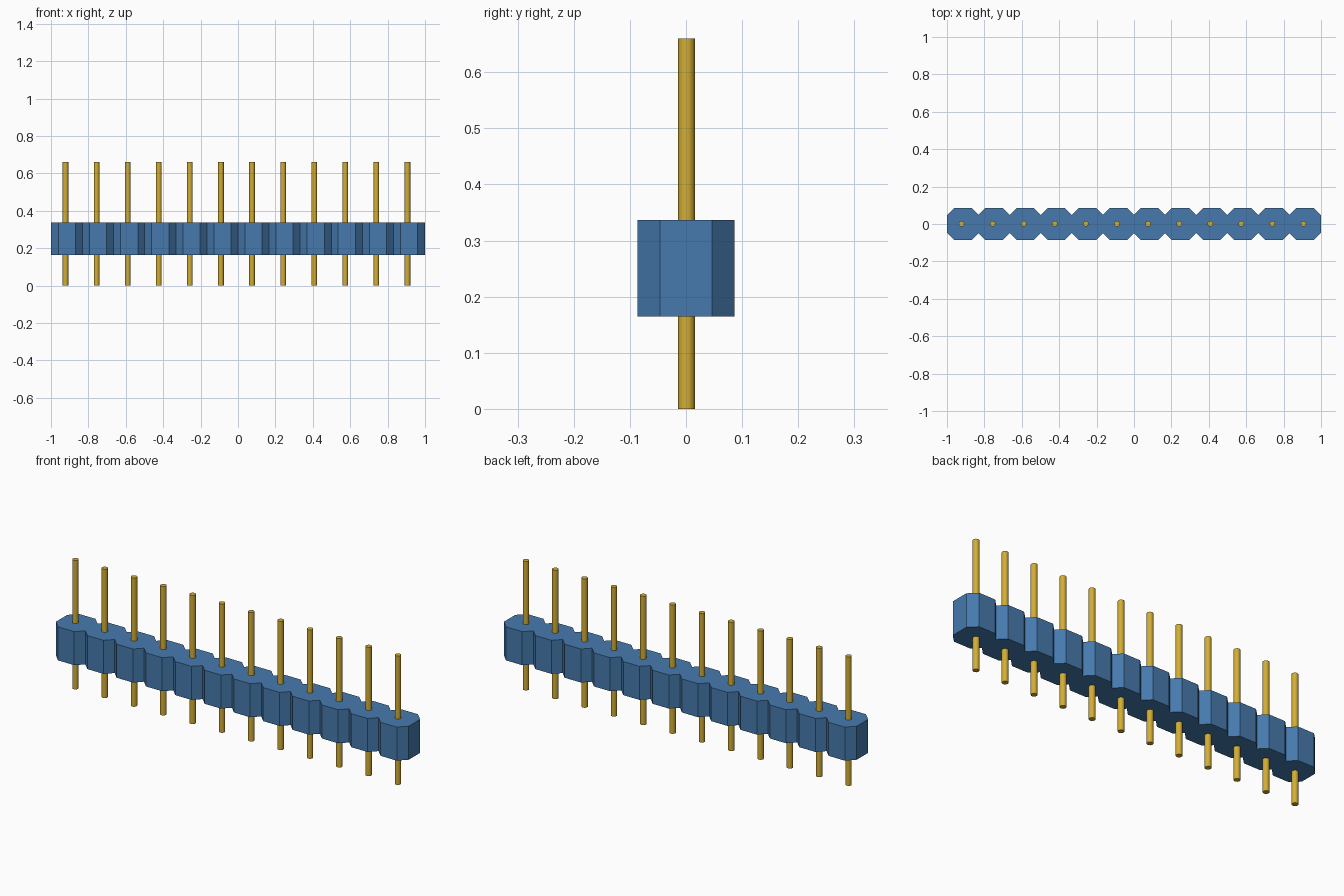
import bpy, bmesh

COUNT = 12
PITCH = 0.1662
HALF = 0.086          # half width of one housing cell
FLAT = 0.046          # half length of a cell's flat side
BOTTOM, TOP = 0.165, 0.337
PIN_RADIUS, PIN_HEIGHT = 0.015, 0.66

if "Cube" in bpy.data.objects:
    bpy.data.objects.remove(bpy.data.objects["Cube"])


def material(name, rgb):
    mat = bpy.data.materials.new(name)
    mat.use_nodes = True
    mat.diffuse_color = (*rgb, 1)
    mat.node_tree.nodes["Principled BSDF"].inputs["Base Color"].default_value = (*rgb, 1)
    return mat


blue = material("blue plastic", (0.061, 0.195, 0.42))
gold = material("gold metal", (0.65, 0.42, 0.035))
centers = [(i - (COUNT - 1) / 2) * PITCH for i in range(COUNT)]

# Housing: a strip of joined octagonal cells, extruded from one outline
notch_y = HALF + FLAT - PITCH / 2
front = [(centers[0] - HALF, -FLAT)]
for i, c in enumerate(centers):
    if i:
        front.append((c - PITCH / 2, -notch_y))
    front += [(c - FLAT, -HALF), (c + FLAT, -HALF)]
front.append((centers[-1] + HALF, -FLAT))
outline = front + [(x, -y) for x, y in reversed(front)]

bm = bmesh.new()
base = bm.faces.new([bm.verts.new((x, y, BOTTOM)) for x, y in outline])
extruded = bmesh.ops.extrude_face_region(bm, geom=[base], use_keep_orig=True)
top_verts = [g for g in extruded["geom"] if isinstance(g, bmesh.types.BMVert)]
bmesh.ops.translate(bm, verts=top_verts, vec=(0, 0, TOP - BOTTOM))
bmesh.ops.recalc_face_normals(bm, faces=bm.faces)
mesh = bpy.data.meshes.new("housing")
bm.to_mesh(mesh)
bm.free()
mesh.materials.append(blue)
bpy.context.collection.objects.link(bpy.data.objects.new("housing", mesh))

# Pins: one round post through each cell, sharing a mesh
bpy.ops.mesh.primitive_cylinder_add(vertices=16, radius=PIN_RADIUS, depth=PIN_HEIGHT)
pin = bpy.context.object
pin.data.materials.append(gold)
bpy.ops.object.shade_smooth_by_angle()
for i, c in enumerate(centers):
    post = pin if i == 0 else pin.copy()
    if i:
        bpy.context.collection.objects.link(post)
    post.name = f"pin_{i + 1}"
    post.location = (c - 0.008, 0.001, PIN_HEIGHT / 2)
